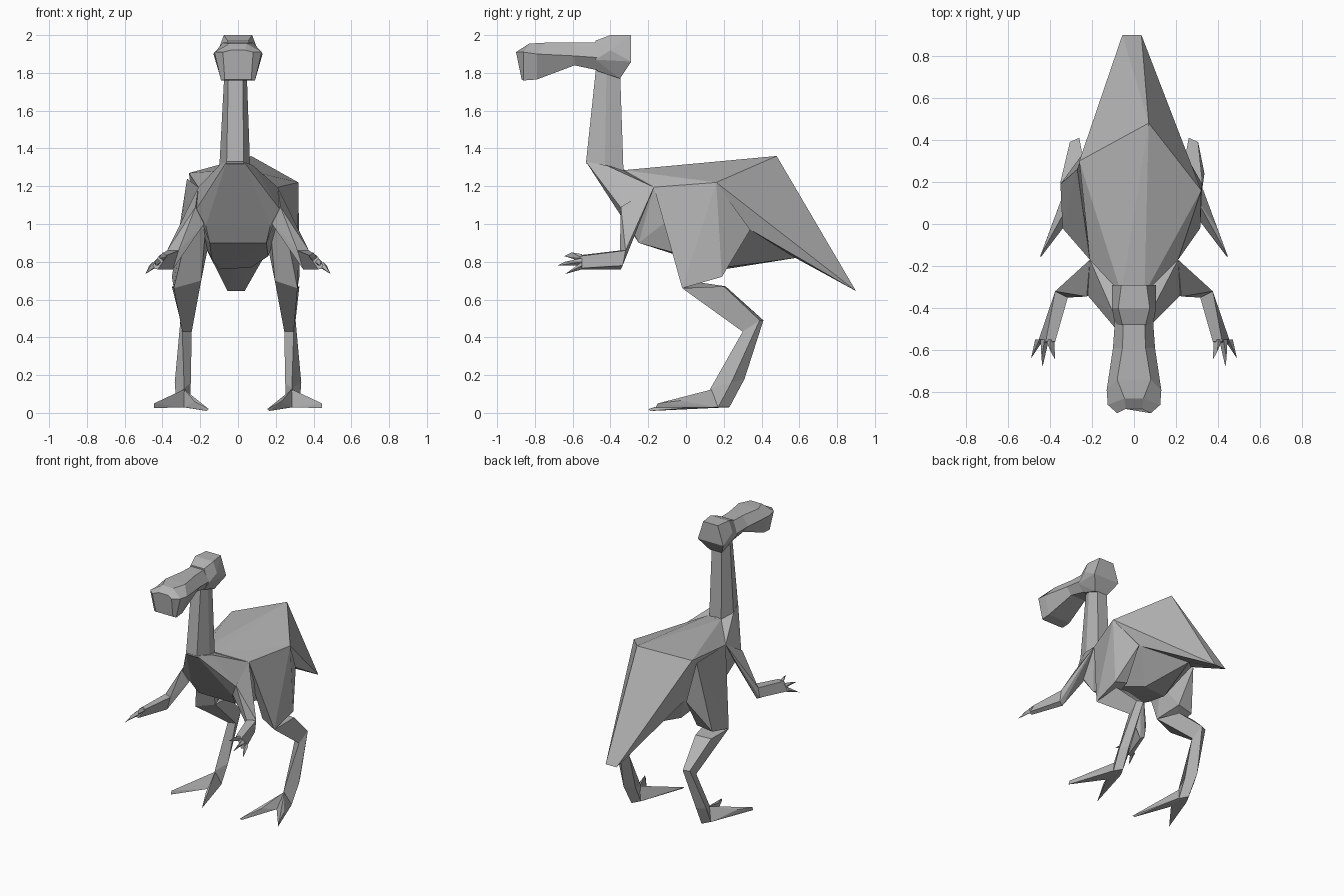
import bpy, bmesh

skin = bpy.data.materials.new("grey_skin")
skin.diffuse_color = (0.45, 0.45, 0.45, 1)


def finish(name, bm):
    bmesh.ops.recalc_face_normals(bm, faces=bm.faces)
    mesh = bpy.data.meshes.new(name)
    bm.to_mesh(mesh)
    bm.free()
    mesh.materials.append(skin)
    obj = bpy.data.objects.new(name, mesh)
    bpy.context.collection.objects.link(obj)
    return obj


def hull(name, points, side=1):
    """Faceted solid wrapped around a few corner points."""
    bm = bmesh.new()
    for x, y, z in points:
        bm.verts.new((x * side, y, z))
    bmesh.ops.convex_hull(bm, input=bm.verts)
    loose = [v for v in bm.verts if not v.link_faces]
    bmesh.ops.delete(bm, geom=loose, context='VERTS')
    return finish(name, bm)


def loft(name, rings, side=1):
    """Skin between rings of equal point count, capped at both ends."""
    bm = bmesh.new()
    loops = [[bm.verts.new((x * side, y, z)) for x, y, z in r] for r in rings]
    n = len(loops[0])
    for a, b in zip(loops, loops[1:]):
        for i in range(n):
            j = (i + 1) % n
            bm.faces.new((a[i], a[j], b[j], b[i]))
    bm.faces.new(loops[0])
    bm.faces.new(loops[-1])
    return finish(name, bm)


def both(points):
    return points + [(-x, y, z) for x, y, z in reversed(points)]


# Shared landmarks, slightly lopsided like a hand-shaped figure
ridge = (0.07, 0.48, 1.36)
hip_r, hip_l = (0.32, 0.16, 1.22), (-0.26, 0.30, 1.27)
shoulder = (0.21, -0.17, 1.195)
rump = (0.22, 0.34, 0.97)
keel = (0.0, 0.58, 0.82)

# Chest
hull("chest", both([shoulder, (0.22, -0.34, 1.08), (0.17, -0.31, 0.99),
                    (0.15, -0.25, 0.90)])
     + [(-0.10, -0.42, 1.31), (0.08, -0.42, 1.31), (-0.06, -0.53, 1.33),
        (0.03, -0.53, 1.33), (-0.02, -0.33, 1.29)])

# Torso
hull("torso", both([shoulder, (0.15, -0.25, 0.90), rump])
     + [(-0.06, -0.33, 1.285), (0.05, -0.33, 1.285), ridge, hip_r, hip_l,
        (0.16, 0.0, 0.83), (-0.14, 0.0, 0.82),
        (-0.10, 0.2, 0.76), (0.07, 0.2, 0.77), keel])

# Tail
hull("tail", both([rump])
     + [ridge, hip_r, hip_l, keel, (-0.055, 0.9, 0.645), (0.035, 0.9, 0.645)])

# Neck
loft("neck", [
    [(-0.06, -0.53, 1.32), (0.03, -0.53, 1.32), (0.065, -0.43, 1.28),
     (0.04, -0.33, 1.25), (-0.06, -0.33, 1.25), (-0.10, -0.42, 1.28)],
    [(-0.05, -0.475, 1.84), (0.025, -0.475, 1.84), (0.045, -0.42, 1.84),
     (0.03, -0.35, 1.84), (-0.05, -0.35, 1.84), (-0.07, -0.42, 1.84)]])

# Skull, with a low crest on top
hull("skull", both([(0.06, -0.29, 2.0), (0.075, -0.40, 2.0),
                    (0.105, -0.29, 1.86), (0.105, -0.40, 1.92),
                    (0.05, -0.35, 1.77), (0.055, -0.48, 1.97),
                    (0.09, -0.48, 1.87), (0.05, -0.47, 1.81)]))

# Bill: top edge, lip edge and bottom edge in each ring
loft("bill", [both(r) for r in (
    [(0.05, -0.45, 1.96), (0.09, -0.45, 1.88), (0.05, -0.45, 1.81)],
    [(0.055, -0.59, 1.96), (0.10, -0.59, 1.89), (0.06, -0.59, 1.84)],
    [(0.08, -0.74, 1.96), (0.13, -0.79, 1.90), (0.09, -0.79, 1.765)],
    [(0.045, -0.83, 1.955), (0.125, -0.86, 1.91), (0.09, -0.86, 1.76)],
    [(0.04, -0.88, 1.92), (0.08, -0.90, 1.91), (0.07, -0.87, 1.765)])])

for side, tag in ((1, "right"), (-1, "left")):
    # Thigh tapering to the knee, a little wider on the left
    hip = hip_r if side > 0 else (0.27, 0.26, 1.24)
    w = 0.0 if side > 0 else 0.025
    knee = [(0.315 + w, -0.02, 0.66), (0.325 + w, 0.19, 0.72),
            (0.23, 0.20, 0.74), (0.195, 0.01, 0.70)]
    hull("thigh_" + tag, [shoulder, hip, (0.24, 0.34, 0.97),
                          (0.15, 0.10, 0.92), (0.17, -0.08, 1.0)] + knee, side)

    # Lower leg from knee over the hock to the foot
    knee[1] = (0.325 + w, 0.20, 0.67)
    knee[2] = (0.225, 0.21, 0.67)
    loft("lower_leg_" + tag, [
        knee,
        [(0.295, 0.30, 0.43), (0.305, 0.39, 0.49),
         (0.26, 0.41, 0.49), (0.245, 0.32, 0.43)],
        [(0.285, 0.13, 0.13), (0.335, 0.24, 0.16),
         (0.30, 0.31, 0.18), (0.25, 0.24, 0.16)],
        [(0.285, 0.10, 0.03), (0.325, 0.17, 0.03),
         (0.29, 0.23, 0.03), (0.255, 0.17, 0.03)]], side)

    # Two splayed toes
    heel = [(0.285, 0.14, 0.125), (0.29, 0.23, 0.03), (0.285, 0.05, 0.03)]
    hull("outer_toe_" + tag, heel + [(0.33, 0.16, 0.03), (0.40, -0.03, 0.065),
         (0.445, -0.15, 0.05), (0.445, -0.16, 0.025)], side)
    hull("inner_toe_" + tag, heel + [(0.25, 0.16, 0.03), (0.23, -0.05, 0.06),
         (0.155, -0.20, 0.02), (0.165, -0.19, 0.01)], side)

    # Upper arm
    elbow = [(0.315, -0.35, 0.86), (0.375, -0.32, 0.86),
             (0.375, -0.335, 0.78), (0.345, -0.345, 0.76)]
    hull("upper_arm_" + tag, [shoulder, (0.225, -0.345, 1.09),
         (0.18, -0.32, 1.0), (0.275, -0.25, 1.04)] + elbow, side)

    # Forearm, rolled so the thumb side is higher
    wrist = [(0.375, -0.56, 0.835), (0.42, -0.56, 0.83),
             (0.46, -0.57, 0.765), (0.425, -0.57, 0.76)]
    loft("forearm_" + tag, [elbow, wrist], side)

    # Three fingers, each bent at a knuckle
    for n, (x, y, z) in enumerate(((0.49, -0.64, 0.735), (0.435, -0.68, 0.78),
                                   (0.375, -0.645, 0.83))):
        root = 0.45 - 0.025 * n
        zr = 0.78 + 0.02 * n
        hull(f"finger_{n + 1}_{tag}", [
            (root - 0.02, -0.55, zr), (root + 0.02, -0.55, zr),
            (root, -0.55, zr + 0.02), (root, -0.55, zr - 0.02),
            ((root + x) / 2 + 0.01, y + 0.04, z + 0.02), (x, y, z)], side)
